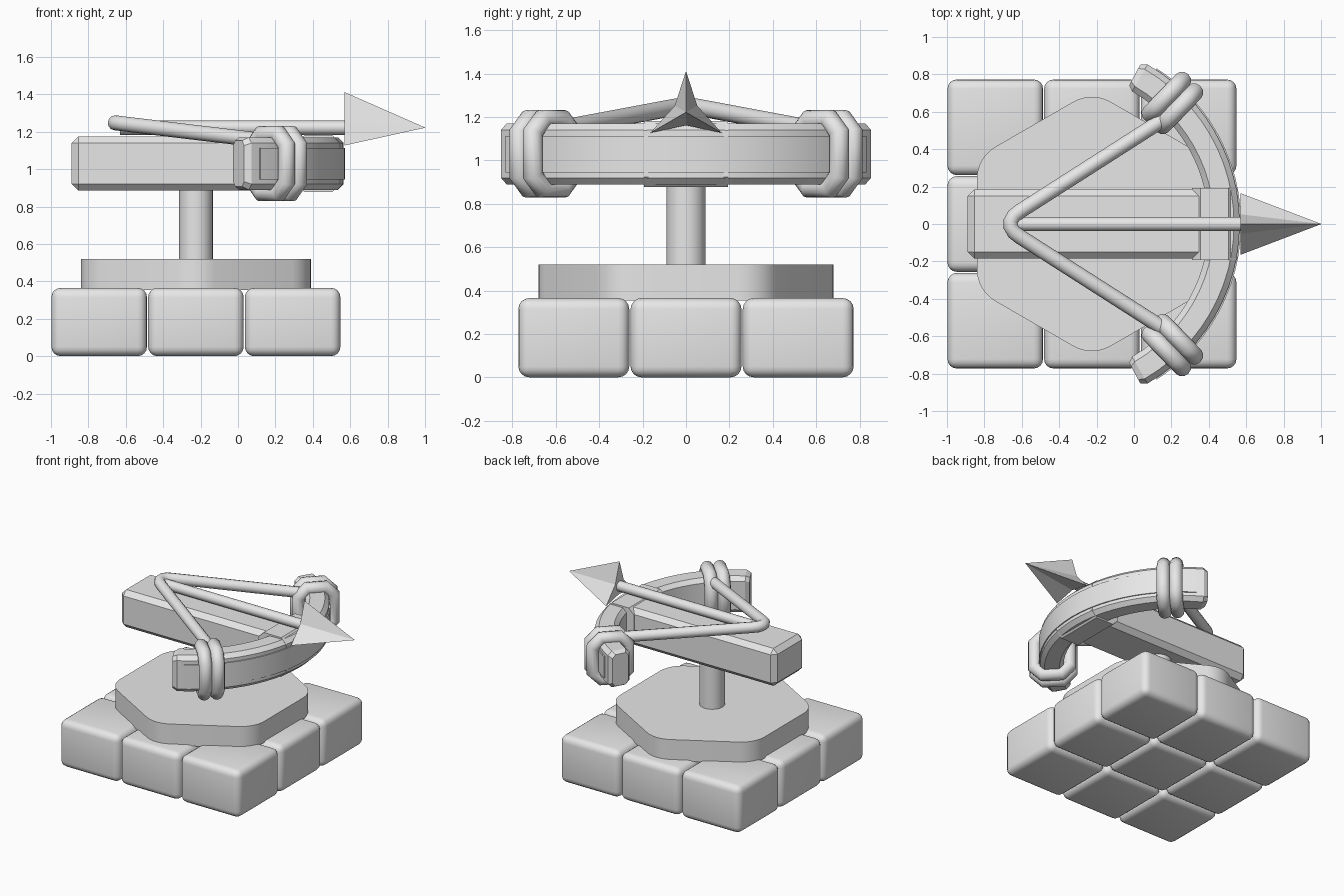
import bpy
import bmesh
from math import cos, sin, radians, pi
from mathutils import Vector

cube = bpy.data.objects.get("Cube")
if cube:
    bpy.data.objects.remove(cube, do_unlink=True)

grey = bpy.data.materials.new("plain_grey")
grey.use_nodes = True
grey.diffuse_color = (0.8, 0.8, 0.8, 1)
grey.node_tree.nodes["Principled BSDF"].inputs["Base Color"].default_value = (0.8, 0.8, 0.8, 1)

CX = -0.225          # axis of base, platform and post
BOW_X = -0.42        # centre of the bow's arc
BOW_Z = 1.03


def finish(name, mesh, smooth=None):
    mesh.materials.clear()
    mesh.materials.append(grey)
    if smooth:
        mesh.polygons.foreach_set("use_smooth", [True] * len(mesh.polygons))
        mesh.set_sharp_from_angle(angle=radians(smooth))
    obj = bpy.data.objects.new(name, mesh)
    bpy.context.collection.objects.link(obj)
    return obj


def loft(name, sections, smooth=None):
    """Skin a list of equal-length point rings and cap both ends."""
    bm = bmesh.new()
    rings = [[bm.verts.new(p) for p in s] for s in sections]
    n = len(rings[0])
    for a, b in zip(rings, rings[1:]):
        for i in range(n):
            j = (i + 1) % n
            bm.faces.new((a[i], a[j], b[j], b[i]))
    bm.faces.new(rings[0])
    bm.faces.new(rings[-1])
    bmesh.ops.recalc_face_normals(bm, faces=bm.faces)
    mesh = bpy.data.meshes.new(name)
    bm.to_mesh(mesh)
    bm.free()
    return finish(name, mesh, smooth)


def bevelled_box(name, centre, size, width, segments, smooth=None):
    bm = bmesh.new()
    bmesh.ops.create_cube(bm, size=1)
    for v in bm.verts:
        v.co = Vector(centre) + Vector(a * b for a, b in zip(v.co, size))
    bmesh.ops.bevel(bm, geom=bm.edges[:], offset=width, segments=segments,
                    profile=0.5, affect='EDGES')
    mesh = bpy.data.meshes.new(name)
    bm.to_mesh(mesh)
    bm.free()
    return finish(name, mesh, smooth)


def tube(name, points, radius, cyclic=False):
    curve = bpy.data.curves.new(name + "_path", 'CURVE')
    curve.dimensions = '3D'
    curve.bevel_depth = radius
    curve.bevel_resolution = 4
    curve.use_fill_caps = True
    spline = curve.splines.new('POLY')
    spline.points.add(len(points) - 1)
    for p, co in zip(spline.points, points):
        p.co = (*co, 1)
    spline.use_cyclic_u = cyclic
    helper = bpy.data.objects.new(name + "_path", curve)
    mesh = bpy.data.meshes.new_from_object(helper)
    bpy.data.objects.remove(helper)
    bpy.data.curves.remove(curve)
    return finish(name, mesh, 50)


def chamfered(half_u, half_v, c):
    """Eight-cornered rectangle."""
    a, b = half_u, half_v
    return [(a, c - b), (a, b - c), (a - c, b), (c - a, b),
            (-a, b - c), (-a, c - b), (c - a, -b), (a - c, -b)]


def polar(r, angle, z):
    return (BOW_X + r * cos(angle), r * sin(angle), z)


# Base: three by three rounded stones
for i in range(3):
    for j in range(3):
        bevelled_box(f"base_stone_{i}_{j}",
                     (CX + (i - 1) * 0.517, (j - 1) * 0.517, 0.183),
                     (0.511, 0.511, 0.365), 0.05, 4, 40)

# Platform: hexagon with rounded corners
outline = []
for k in range(6):
    base = radians(90 + 60 * k)
    for s in range(7):
        a = base + radians(-30 + 10 * s)
        outline.append((CX + 0.48 * cos(base) + 0.2 * cos(a),
                        0.48 * sin(base) + 0.2 * sin(a)))
# push the flats out to their full width
outline = [(CX + (x - CX) * 1.0, y) for x, y in outline]
loft("platform", [[(x, y, z) for x, y in outline] for z in (0.355, 0.52)], 35)

# Post
loft("post", [[(CX + 0.09 * cos(k * pi / 16), 0.09 * sin(k * pi / 16), z)
               for k in range(32)] for z in (0.5, 0.92)], 40)

# Stock and the block that holds the bow
bevelled_box("stock", (-0.245, 0, BOW_Z), (1.29, 0.37, 0.29), 0.036, 1)
block = chamfered(0.12, 0.152, 0.045)
loft("bow_block", [[(0.43 + u, y, BOW_Z + v) for u, v in block]
                   for y in (-0.193, 0.193)])

# Bow: chamfered section swept along an arc, with chamfered tips
section = chamfered(0.083, 0.14, 0.03)
steps = [(-62, 0.75)] + [(-60 + 5 * k, 1) for k in range(25)] + [(62, 0.75)]
loft("bow", [[polar(0.902 + u * s, radians(a), BOW_Z + v * (1 + s) / 2)
              for u, v in section] for a, s in steps], 28)

# Raised strip on the outer face of the bow
loft("bow_strip", [[polar(r, radians(-57 + 4.75 * k), z)
                    for r, z in ((0.97, 0.945), (0.993, 0.945),
                                 (0.993, 1.112), (0.97, 1.112))]
                   for k in range(25)], 28)

# Two lashings on each arm
for side, word in ((1, "left"), (-1, "right")):
    for n, shift in enumerate((-0.045, 0.045)):
        a = radians(46) * side
        t = Vector((-sin(a), cos(a), 0)) * shift
        path = [Vector(polar(0.9 + u, a, BOW_Z + v)) + t
                for u, v in chamfered(0.125, 0.157, 0.06)]
        tube(f"lashing_{word}_{n}", path, 0.048, True)

# Bowstring, drawn back
half = [(0.16, 0.56, 1.15), (-0.61, 0.068, 1.242), (-0.64, 0.045, 1.246),
        (-0.658, 0.016, 1.248)]
string = half + [(x, -y, z) for x, y, z in reversed(half)]
tube("bowstring", string, 0.04)

# Arrow: shaft and three-finned point
tube("arrow_shaft", [(-0.63, 0, 1.222), (0.6, 0, 1.222)], 0.038)
star = [(r * cos(radians(90 + 60 * k)), r * sin(radians(90 + 60 * k)))
        for k, r in enumerate((0.19, 0.06) * 3)]
loft("arrow_head", [[(x, y * s, 1.222 + z * s) for y, z in star]
                    for x, s in ((0.57, 1), (1.0, 0.005))])
